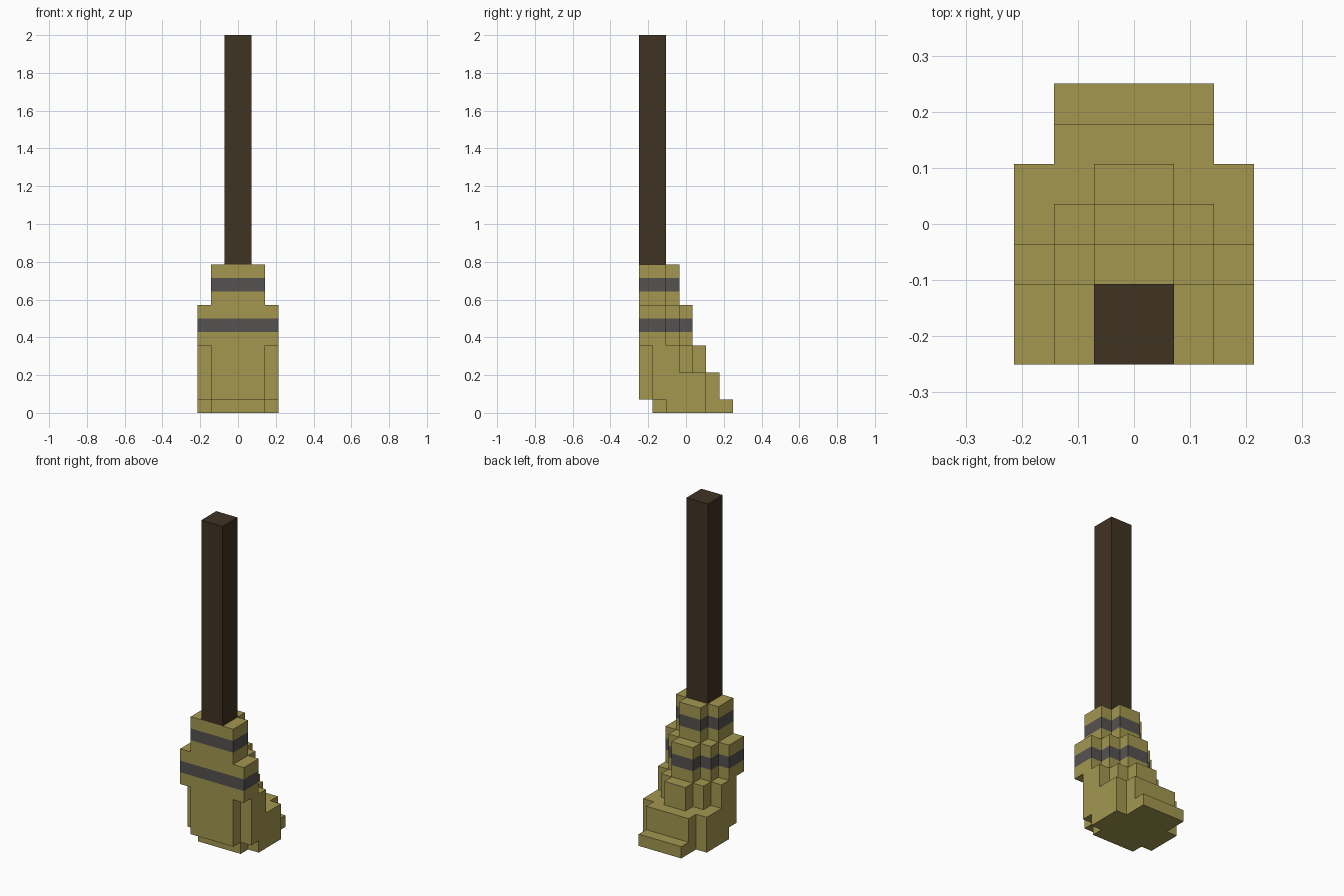
import bpy, bmesh
from mathutils import Vector

if "Cube" in bpy.data.objects:
    bpy.data.objects.remove(bpy.data.objects["Cube"])

U = 2 / 28          # block size
Y0 = -3.5 * U       # front plane


def srgb(*rgb):
    lin = [(c / 255 / 12.92) if c < 10 else ((c / 255 + 0.055) / 1.055) ** 2.4 for c in rgb]
    return (*lin, 1.0)


def material(name, *rgb):
    m = bpy.data.materials.new(name)
    m.diffuse_color = srgb(*rgb)
    m.use_nodes = True
    m.node_tree.nodes["Principled BSDF"].inputs["Base Color"].default_value = m.diffuse_color
    return m


straw = material("straw", 163, 151, 80)
binding = material("grey binding", 85, 82, 80)
wood = material("dark wood", 64, 51, 34)

# Bristle tiers: (z range, [(half width, front, back), ...]) in blocks
TIERS = [
    ((0, 1), [(3, 2, 5), (2, 1, 7)]),
    ((1, 3), [(3, 1, 5), (2, 0, 6)]),
    ((3, 5), [(3, 1, 3), (2, 0, 4), (1, 0, 5)]),
    ((5, 8), [(3, 0, 2), (2, 0, 3), (1, 0, 4)]),
    ((8, 11), [(2, 0, 2), (1, 0, 3)]),
]
BANDS = (6, 9)      # block rows wrapped with binding
HANDLE = [((11, 28), [(1, 0, 2)])]


def blocks(tiers):
    return {(x, y, z)
            for (z0, z1), steps in tiers
            for w, f, b in steps
            for x in range(-w, w) for y in range(f, b) for z in range(z0, z1)}


def skin(name, cells, hidden, mats, bands=()):
    """Outer surface of a set of blocks, merged into large flat faces."""
    bm = bmesh.new()
    corners = {}

    def vert(p):
        key = tuple(round(c) for c in p)
        if key not in corners:
            corners[key] = bm.verts.new((key[0] * U, Y0 + key[1] * U, key[2] * U))
        return corners[key]

    for cell in sorted(cells):
        for axis in range(3):
            for side in (0, 1):
                n = list(cell)
                n[axis] += 2 * side - 1
                if tuple(n) in cells or tuple(n) in hidden:
                    continue
                a, b = Vector((0, 0, 0)), Vector((0, 0, 0))
                a[(axis + 1) % 3] = 1
                b[(axis + 2) % 3] = 1
                o = Vector(cell)
                o[axis] += side
                quad = [o, o + a, o + a + b, o + b]
                if not side:
                    quad.reverse()
                face = bm.faces.new([vert(p) for p in quad])
                face.material_index = int(axis != 2 and cell[2] in bands)
    bmesh.ops.dissolve_limit(bm, angle_limit=0.01, verts=bm.verts[:],
                             edges=bm.edges[:], delimit={'MATERIAL'})
    me = bpy.data.meshes.new(name)
    bm.to_mesh(me)
    bm.free()
    for m in mats:
        me.materials.append(m)
    ob = bpy.data.objects.new(name, me)
    bpy.context.collection.objects.link(ob)
    return ob


head, handle = blocks(TIERS), blocks(HANDLE)
skin("bristle_head", head, handle, [straw, binding], BANDS)
skin("handle", handle, head, [wood])
